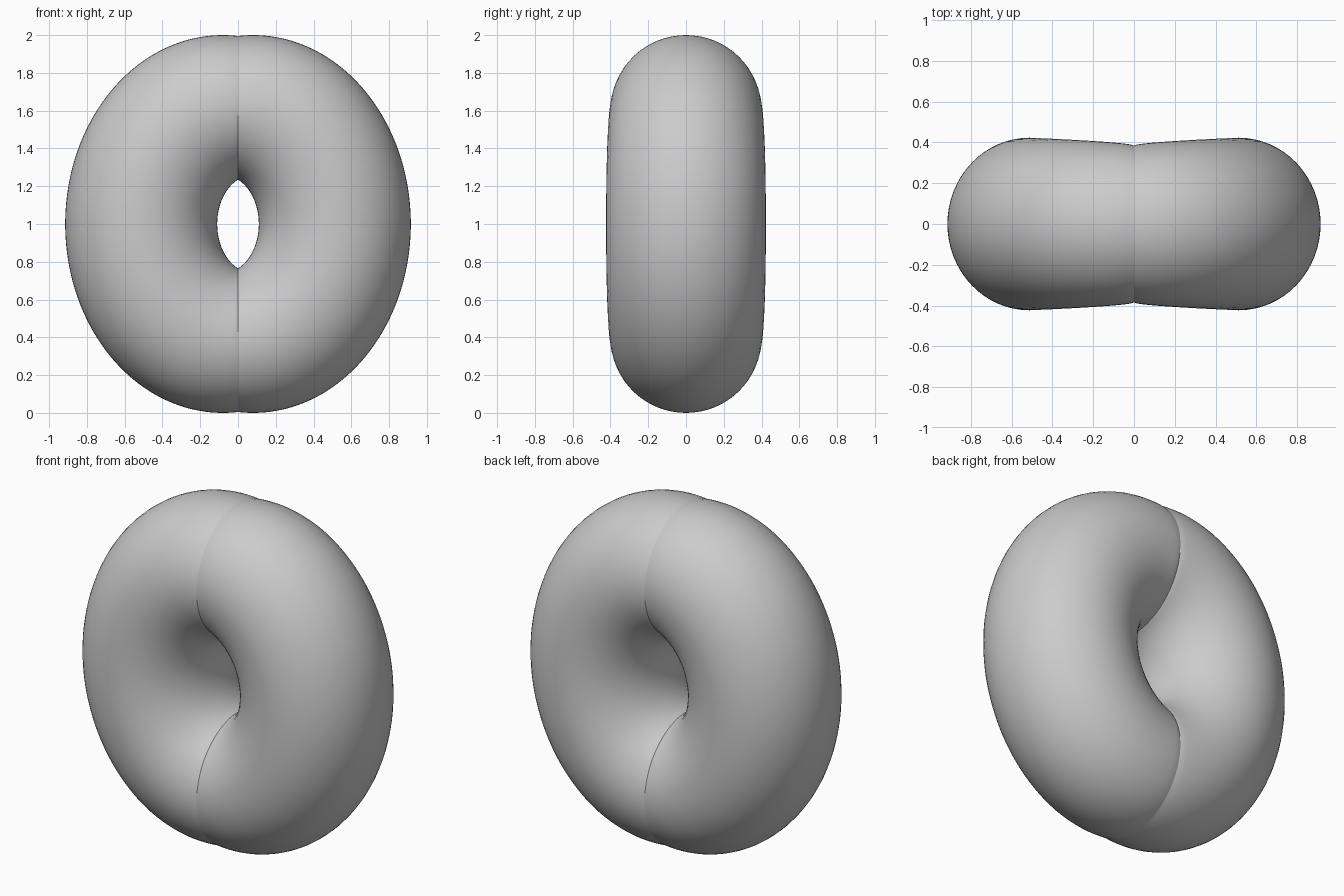
import bpy, bmesh
from math import sin, cos, pi, asin

if "Cube" in bpy.data.objects:
    bpy.data.objects.remove(bpy.data.objects["Cube"])

STEPS, SIDES = 96, 64


def arc(t, cx, rx, rz):
    """Point on an ellipse shifted by cx, running from x=0 (top) to x=0 (bottom)."""
    start = asin(-cx / rx)
    a = start + (pi - 2 * start) * t
    return cx + rx * sin(a), 1 + rz * cos(a)


# right half of the ring: tube swept between outer and inner outlines
bm = bmesh.new()
rings = []
for i in range(STEPS + 1):
    t = i / STEPS
    ox, oz = arc(t, 0.08, 0.835, 1.0)
    ix, iz = arc(t, -0.08, 0.19, 0.259)
    w = 0.385 + 0.038 * max(sin(pi * t), 0) ** 0.6
    ring = []
    for j in range(SIDES):
        a = 2 * pi * j / SIDES
        k = 0.5 + 0.5 * cos(a)
        x = 0 if i in (0, STEPS) else ix + (ox - ix) * k
        ring.append(bm.verts.new((x, w * sin(a), iz + (oz - iz) * k)))
    rings.append(ring)

for r0, r1 in zip(rings, rings[1:]):
    for j in range(SIDES):
        n = (j + 1) % SIDES
        bm.faces.new((r0[j], r0[n], r1[n], r1[j])).smooth = True
bmesh.ops.recalc_face_normals(bm, faces=bm.faces)
# make sure the normals point outwards
bm.faces.ensure_lookup_table()
outer = max(bm.faces, key=lambda f: f.calc_center_median().x)
if outer.normal.x < 0:
    bmesh.ops.reverse_faces(bm, faces=bm.faces)

# crease where the halves meet
for e in bm.edges:
    if e.is_boundary:
        e.smooth = False

mesh = bpy.data.meshes.new("ring")
bm.to_mesh(mesh)
bm.free()
ring_obj = bpy.data.objects.new("ring", mesh)
bpy.context.collection.objects.link(ring_obj)

# left half
mirror = ring_obj.modifiers.new("mirror", 'MIRROR')
mirror.use_axis[0] = True
mirror.merge_threshold = 0.0005
